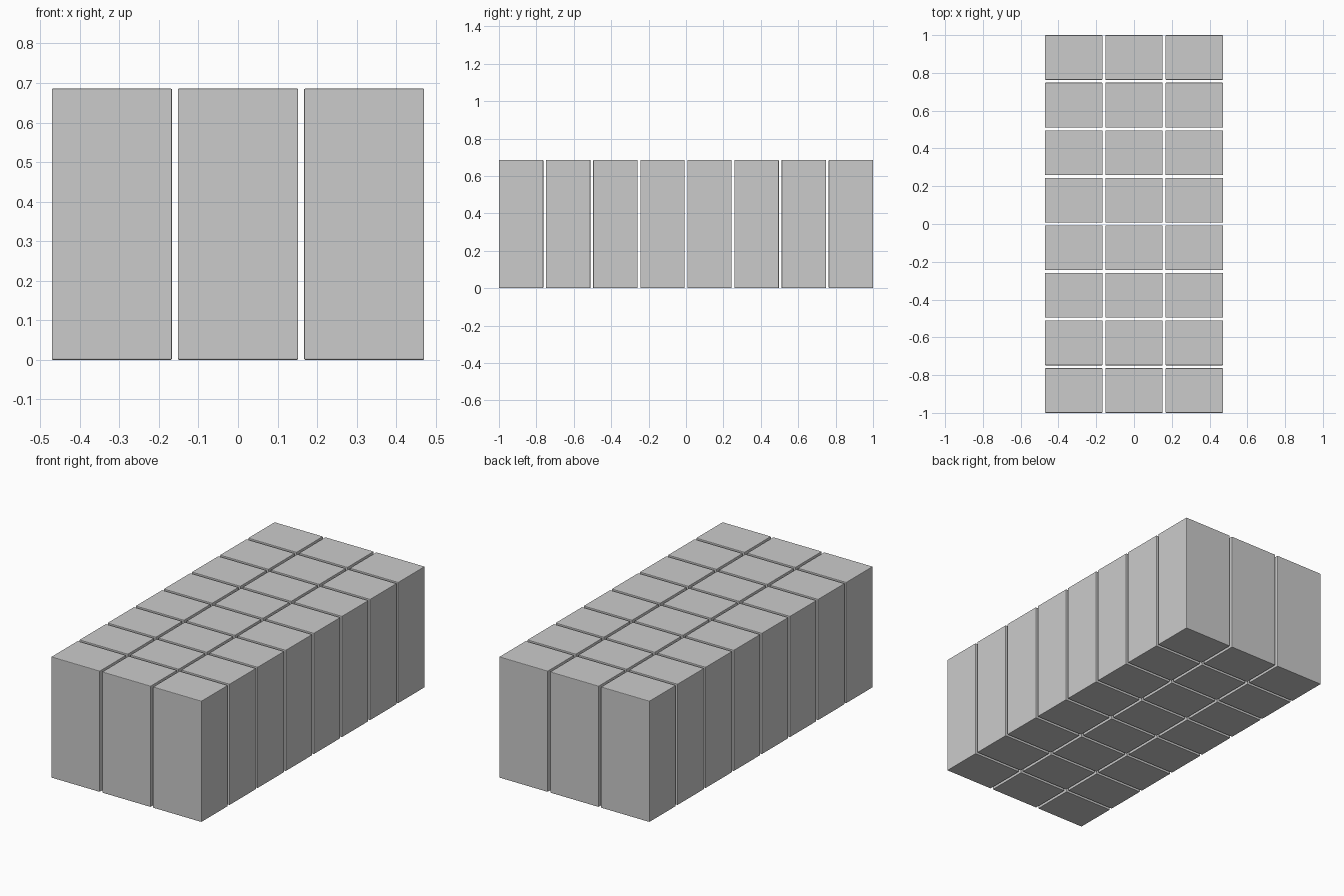
import bpy

if "Cube" in bpy.data.objects:
    bpy.data.objects.remove(bpy.data.objects["Cube"])

COLS, ROWS, GAP = 3, 8, 0.015
SX, SZ = 0.304, 0.686
SY = (2 - (ROWS - 1) * GAP) / ROWS


def block(name, x, y):
    # Upright box with finely softened edges
    bpy.ops.mesh.primitive_cube_add(size=1, location=(x, y, SZ / 2))
    ob = bpy.context.object
    ob.name = name
    ob.scale = (SX, SY, SZ)
    bpy.ops.object.transform_apply(location=False, rotation=False, scale=True)
    bev = ob.modifiers.new("soft_edges", 'BEVEL')
    bev.width = 0.003
    bev.segments = 2


# Grid of separate blocks with narrow gaps
for i in range(COLS):
    for j in range(ROWS):
        block(f"block_{i + 1}_{j + 1}",
              (i - (COLS - 1) / 2) * (SX + GAP),
              (j - (ROWS - 1) / 2) * (SY + GAP))
